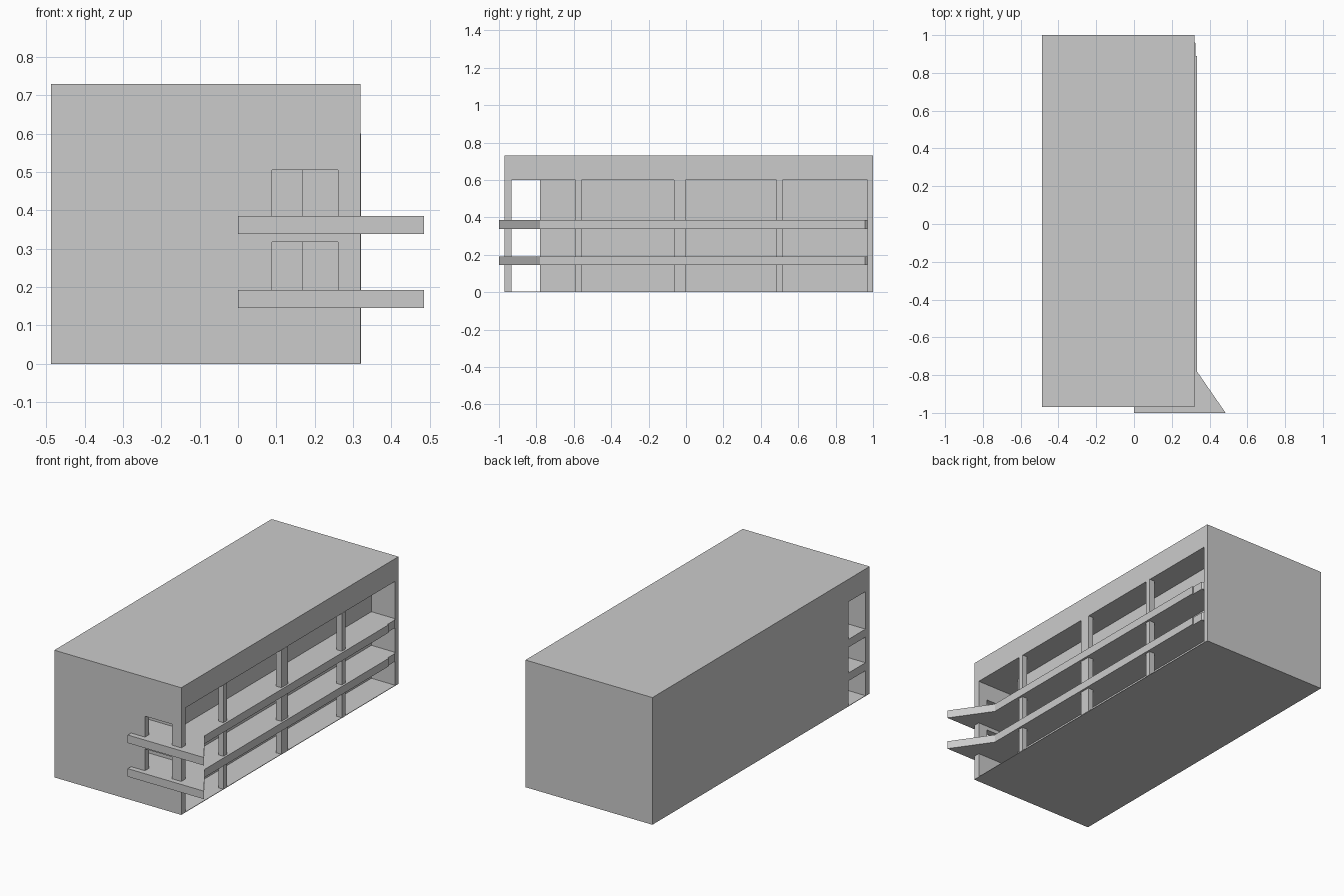
import bpy, bmesh

if "Cube" in bpy.data.objects:
    bpy.data.objects.remove(bpy.data.objects["Cube"])


def prism(name, outline, z0, z1):
    """Extrude a plan outline (x, y) from z0 up to z1."""
    bm = bmesh.new()
    face = bm.faces.new([bm.verts.new((x, y, z0)) for x, y in outline])
    top = bmesh.ops.extrude_face_region(bm, geom=[face])["geom"]
    verts = [v for v in top if isinstance(v, bmesh.types.BMVert)]
    bmesh.ops.translate(bm, verts=verts, vec=(0, 0, z1 - z0))
    bmesh.ops.recalc_face_normals(bm, faces=bm.faces)
    mesh = bpy.data.meshes.new(name)
    bm.to_mesh(mesh)
    bm.free()
    ob = bpy.data.objects.new(name, mesh)
    bpy.context.collection.objects.link(ob)
    return ob


def box(name, x0, x1, y0, y1, z0, z1):
    return prism(name, [(x0, y0), (x1, y0), (x1, y1), (x0, y1)], z0, z1)


def cut(target, cutter):
    """Subtract the cutter from the target and remove the cutter."""
    cutter.hide_render = True
    mod = target.modifiers.new("cut", "BOOLEAN")
    mod.operation = "DIFFERENCE"
    mod.solver = "EXACT"
    mod.object = cutter
    bpy.context.view_layer.objects.active = target
    bpy.ops.object.modifier_apply(modifier=mod.name)
    bpy.data.objects.remove(cutter)


LEFT, RIGHT = -0.487, 0.319
CORE_X, CORE_Y = 0.168, -0.78      # inner corner of the L-shaped gallery
WALL_Y, END_Y = -0.932, 0.97       # inner faces of the end walls
FLOORS = [(0.146, 0.192), (0.339, 0.385)]

# building block with an L-shaped gallery open on the right and rear left
building = box("building", LEFT, RIGHT, -0.97, 1.0, 0, 0.73)
cut(building, prism("gallery_cutter", [
    (LEFT - 0.1, WALL_Y), (RIGHT + 0.1, WALL_Y), (RIGHT + 0.1, END_Y),
    (CORE_X, END_Y), (CORE_X, CORE_Y), (LEFT - 0.1, CORE_Y)], 0.003, 0.6))

# window openings in the front wall, standing on each balcony
for (z0, z1), top in zip(FLOORS, (0.317, 0.505)):
    cut(building, box("window_cutter", 0.088, 0.26, -1.1, -0.9, z1 - 0.02, top))

# balcony slabs with a pointed front corner
for i, (z0, z1) in enumerate(FLOORS):
    prism(f"balcony_slab_{i + 1}", [
        (0, -1), (0.485, -1), (0.333, CORE_Y), (0.333, 0.89), (0.326, 0.89),
        (0.326, 0.957), (0.315, END_Y), (CORE_X, END_Y), (CORE_X, CORE_Y),
        (LEFT, CORE_Y), (LEFT, WALL_Y), (0, WALL_Y)], z0, z1)

# pillars along the open side
for i, (y0, y1) in enumerate([(-0.59, -0.56), (-0.065, -0.003), (0.483, 0.515)]):
    box(f"pillar_{i + 1}", 0.288, 0.321, y0, y1, 0.001, 0.601)
